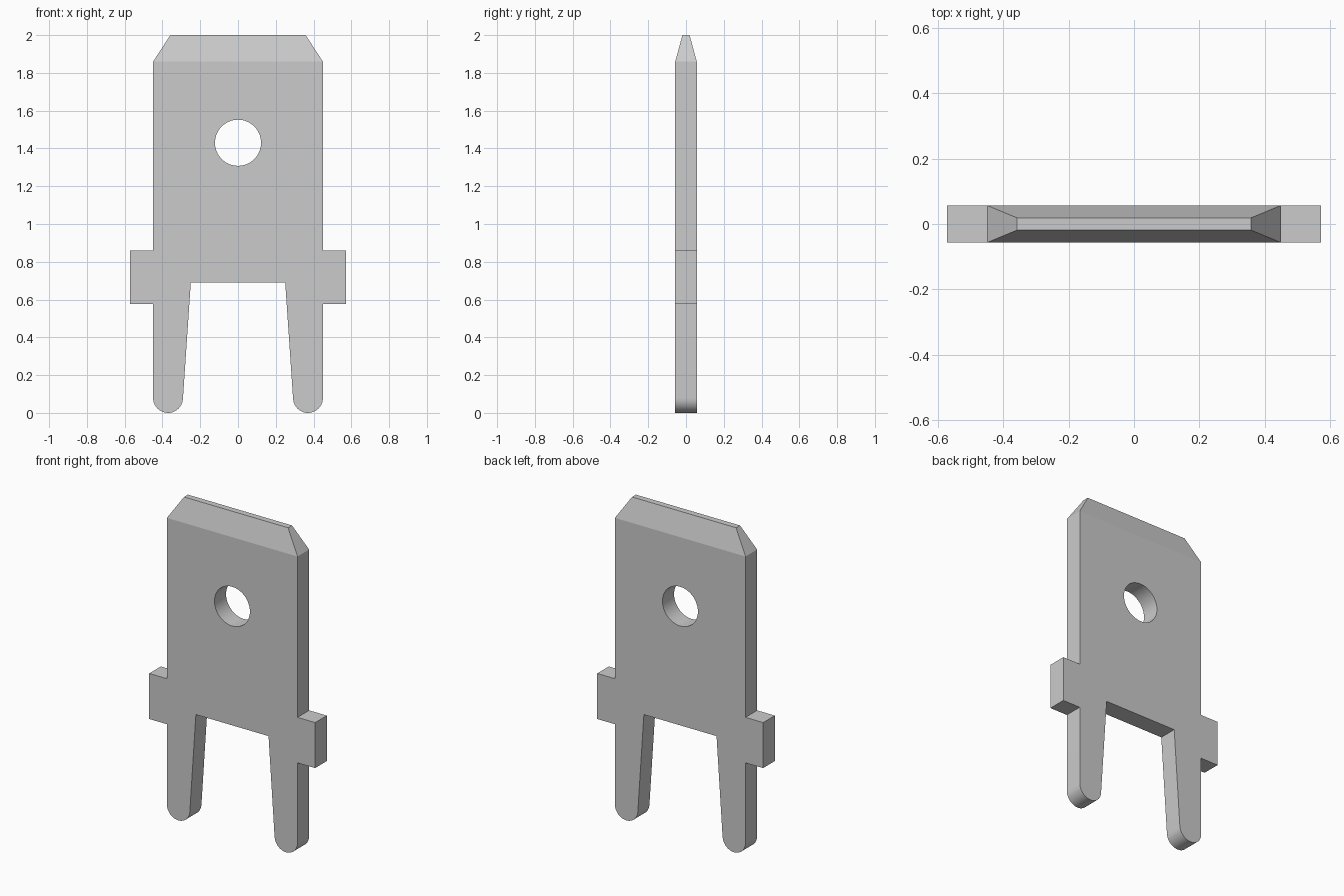
import bpy, bmesh, math
from mathutils import Matrix

HALF_T = 0.057      # half of the plate thickness
SHOULDER_Z = 1.86   # where the tapered tip starts
TIP_Z = 2.0

cube = bpy.data.objects.get("Cube")
if cube:
    bpy.data.objects.remove(cube, do_unlink=True)

metal = bpy.data.materials.new("light_grey_metal")
metal.use_nodes = True
colour = (0.6, 0.6, 0.6, 1.0)
metal.diffuse_color = colour
metal.node_tree.nodes["Principled BSDF"].inputs["Base Color"].default_value = colour


def add_object(name, bm):
    mesh = bpy.data.meshes.new(name)
    bmesh.ops.recalc_face_normals(bm, faces=bm.faces)
    bm.to_mesh(mesh)
    bm.free()
    mesh.materials.append(metal)
    obj = bpy.data.objects.new(name, mesh)
    bpy.context.scene.collection.objects.link(obj)
    return obj


# Half outline: shoulder, side stop, rounded leg, slot corner
foot_x, foot_r = 0.3705, 0.079
half = [(0.4495, SHOULDER_Z), (0.4495, 0.86), (0.571, 0.86), (0.571, 0.577), (0.4495, 0.577)]
steps = 20
for i in range(steps + 1):
    a = -math.radians(176) * i / steps
    half.append((foot_x + foot_r * math.cos(a), foot_r + foot_r * math.sin(a)))
half.append((0.25, 0.69))
outline = half + [(-x, z) for x, z in reversed(half)]

# Plate extruded through its thickness
bm = bmesh.new()
face = bm.faces.new([bm.verts.new((x, -HALF_T, z)) for x, z in outline])
ext = bmesh.ops.extrude_face_region(bm, geom=[face], use_keep_orig=True)
for v in ext["geom"]:
    if isinstance(v, bmesh.types.BMVert):
        v.co.y = HALF_T
bmesh.ops.recalc_face_normals(bm, faces=bm.faces)

# Tapered tip pulled up from the top face
top = max(bm.faces, key=lambda f: f.calc_center_median().z if abs(f.normal.z) > 0.9 else -1)
tip = bmesh.ops.extrude_discrete_faces(bm, faces=[top])["faces"][0]
for v in tip.verts:
    v.co.x *= 0.358 / 0.4495
    v.co.y *= 0.019 / HALF_T
    v.co.z = TIP_Z
plate = add_object("terminal_blade", bm)

# Round hole through the blade
bm = bmesh.new()
bmesh.ops.create_cone(bm, cap_ends=True, segments=64, radius1=0.122, radius2=0.122, depth=0.4,
                      matrix=Matrix.Translation((0, 0, 1.43)) @ Matrix.Rotation(math.pi / 2, 4, "X"))
cutter = add_object("hole_cutter", bm)
cutter.hide_render = True

cut = plate.modifiers.new("hole", "BOOLEAN")
cut.operation = "DIFFERENCE"
cut.solver = "EXACT"
cut.object = cutter
bpy.ops.object.select_all(action="DESELECT")
bpy.context.view_layer.objects.active = plate
plate.select_set(True)
bpy.ops.object.modifier_apply(modifier=cut.name)
bpy.data.objects.remove(cutter, do_unlink=True)

# Smooth the hole wall and rounded feet, keep the other edges sharp
bpy.ops.object.shade_smooth_by_angle(angle=math.radians(15))
